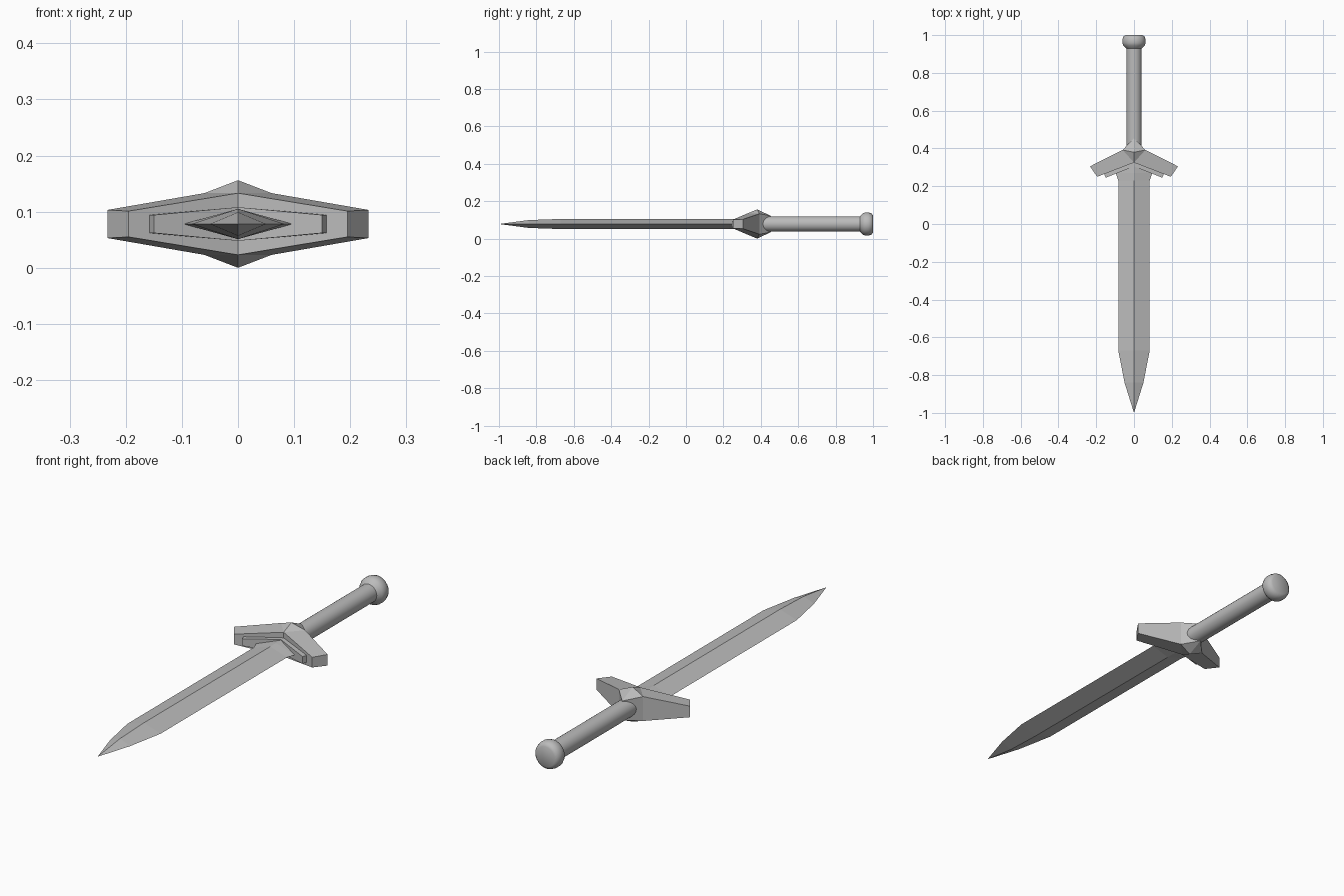
import bpy, bmesh, math

if "Cube" in bpy.data.objects:
    bpy.data.objects.remove(bpy.data.objects["Cube"])

ZC = 0.078  # height of the sword's mid-plane

steel = bpy.data.materials.new("plain grey")
steel.diffuse_color = (0.5, 0.5, 0.5, 1)
steel.use_nodes = True
steel.node_tree.nodes["Principled BSDF"].inputs["Base Color"].default_value = steel.diffuse_color


def finish(name, bm):
    bmesh.ops.remove_doubles(bm, verts=bm.verts, dist=1e-5)
    bmesh.ops.recalc_face_normals(bm, faces=bm.faces)
    me = bpy.data.meshes.new(name)
    bm.to_mesh(me)
    bm.free()
    me.materials.append(steel)
    ob = bpy.data.objects.new(name, me)
    ob.location.z = ZC
    bpy.context.collection.objects.link(ob)
    return ob


def four_way(name, faces):
    """Build a solid from one quarter, mirrored across x and z."""
    bm = bmesh.new()
    for sx in (1, -1):
        for sz in (1, -1):
            for f in faces:
                bm.faces.new([bm.verts.new((sx * x, y, sz * z)) for x, y, z in f])
    return finish(name, bm)


def flat(p):
    return (p[0], p[1], 0)


def wall(p, q):
    return [p, q, flat(q), flat(p)]


def lathe(name, profile, sides=24):
    """Spin (radius, y) points around the sword's long axis."""
    bm = bmesh.new()
    rings = [[bm.verts.new((r * math.cos(2 * math.pi * i / sides), y,
                            r * math.sin(2 * math.pi * i / sides)))
              for i in range(sides)] for r, y in profile]
    for a, b in zip(rings, rings[1:]):
        for i in range(sides):
            j = (i + 1) % sides
            bm.faces.new((a[i], a[j], b[j], b[i]))
    bm.faces.new(rings[0])
    bm.faces.new(rings[-1])
    ob = finish(name, bm)
    bpy.ops.object.select_all(action='DESELECT')
    ob.select_set(True)
    bpy.context.view_layer.objects.active = ob
    bpy.ops.object.shade_smooth_by_angle(angle=math.radians(40))
    return ob


# Blade: diamond section given as (y, half width, half thickness)
sections = [(0.33, 0.097, 0.027), (0.27, 0.097, 0.027), (0.23, 0.083, 0.027),
            (-0.67, 0.083, 0.027), (-0.84, 0.05, 0.021)]
blade = []
for (y0, w0, h0), (y1, w1, h1) in zip(sections, sections[1:]):
    blade.append([(0, y0, h0), (w0, y0, 0), (w1, y1, 0), (0, y1, h1)])
y, w, h = sections[-1]
blade.append([(0, y, h), (w, y, 0), (0, -1.0, 0)])
y, w, h = sections[0]
blade.append([(0, y, h), (w, y, 0), (0, y, 0)])
four_way("blade", blade)

# Crossguard: swept-back arms with a raised peak next to the grip
A, B, C = (0, 0.325, 0.055), (0.195, 0.25, 0.023), (0.233, 0.305, 0.025)
D, E, F = (0.06, 0.392, 0.055), (0, 0.38, 0.078), (0, 0.455, 0.043)
four_way("crossguard", [[A, B, C, D], [A, D, E], [E, D, F],
                        wall(A, B), wall(B, C), wall(C, D), wall(D, F)])

# Collar: smaller stepped strip in front of the crossguard
P, Q, R, S = (0, 0.305, 0.03), (0.15, 0.245, 0.016), (0.162, 0.275, 0.016), (0, 0.35, 0.03)
four_way("guard_collar", [[P, Q, R, S], wall(P, Q), wall(Q, R), wall(R, S)])

# Grip and pommel
lathe("grip", [(0.041, 0.38), (0.041, 0.95)])
lathe("pommel", [(0.041, 0.93), (0.057, 0.945), (0.062, 0.958), (0.062, 0.975),
                 (0.057, 0.992), (0.045, 1.0)])
